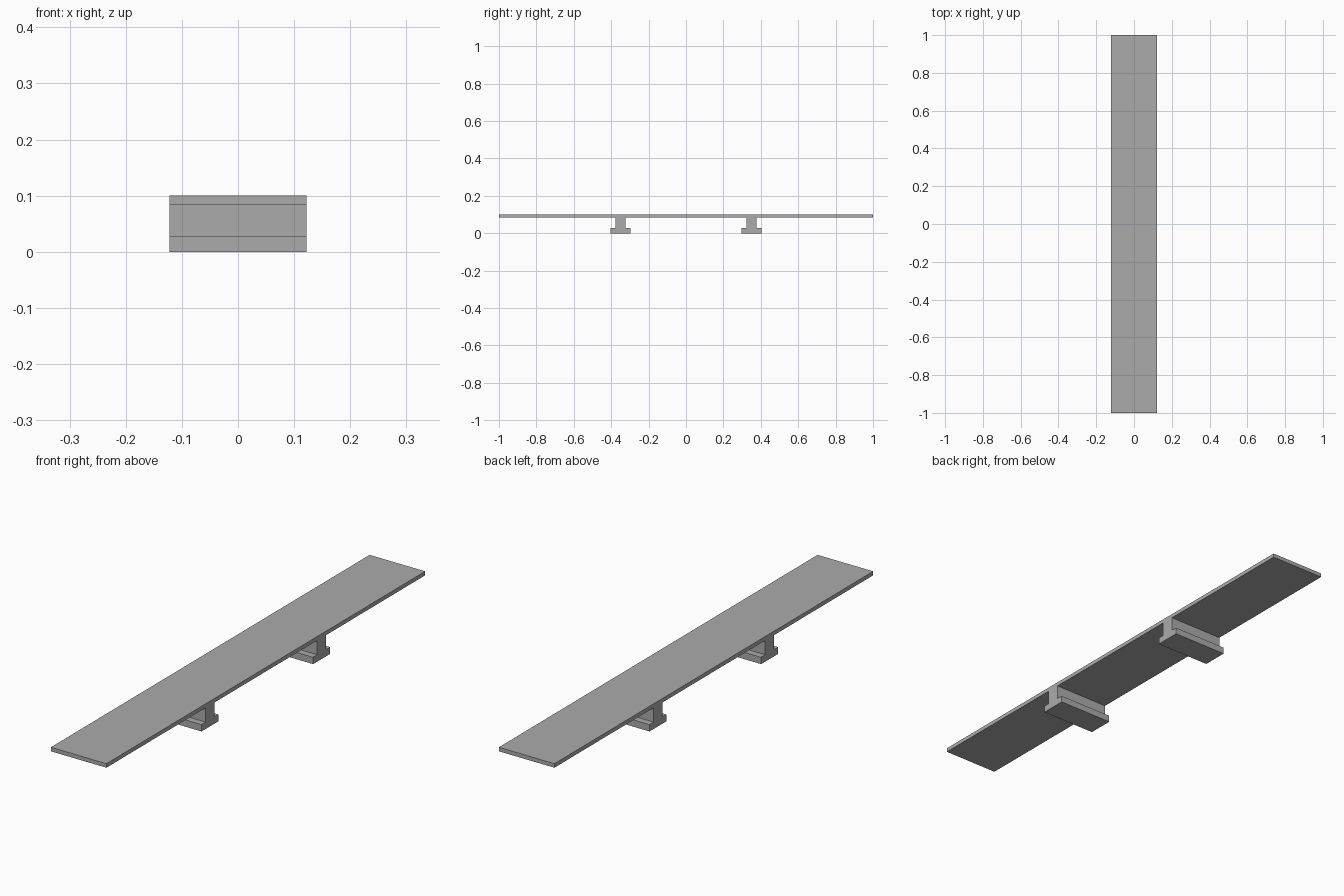
import bpy
import bmesh

cube = bpy.data.objects.get("Cube")
if cube:
    bpy.data.objects.remove(cube, do_unlink=True)

# One plain grey for the whole piece
grey = bpy.data.materials.new("plain grey")
grey.use_nodes = True
colour = (0.41, 0.41, 0.41, 1)
grey.diffuse_color = colour
grey.node_tree.nodes["Principled BSDF"].inputs["Base Color"].default_value = colour

HALF_WIDTH = 0.122
TOP, DECK_UNDERSIDE, FOOT_TOP = 0.1, 0.084, 0.027
RIB_Y, WEB_HALF, FOOT_HALF = 0.35, 0.027, 0.053


def rib_outline(y):
    """Underside outline of one inverted-T rib, from -y to +y."""
    left = [(y - WEB_HALF, DECK_UNDERSIDE), (y - WEB_HALF, FOOT_TOP),
            (y - FOOT_HALF, FOOT_TOP), (y - FOOT_HALF, 0)]
    right = [(2 * y - py, pz) for py, pz in reversed(left)]
    return left + right


# Side profile: thin deck carried on two ribs with wide feet
profile = [(-1, TOP), (-1, DECK_UNDERSIDE)]
profile += rib_outline(-RIB_Y) + rib_outline(RIB_Y)
profile += [(1, DECK_UNDERSIDE), (1, TOP)]

# Extrude the profile across the width
bm = bmesh.new()
side = bm.faces.new([bm.verts.new((-HALF_WIDTH, y, z)) for y, z in profile])
result = bmesh.ops.extrude_face_region(bm, geom=[side], use_keep_orig=True)
moved = [v for v in result["geom"] if isinstance(v, bmesh.types.BMVert)]
bmesh.ops.translate(bm, verts=moved, vec=(2 * HALF_WIDTH, 0, 0))
bmesh.ops.recalc_face_normals(bm, faces=bm.faces[:])

mesh = bpy.data.meshes.new("ribbed_plank")
bm.to_mesh(mesh)
bm.free()
mesh.materials.append(grey)
plank = bpy.data.objects.new("ribbed_plank", mesh)
bpy.context.collection.objects.link(plank)
